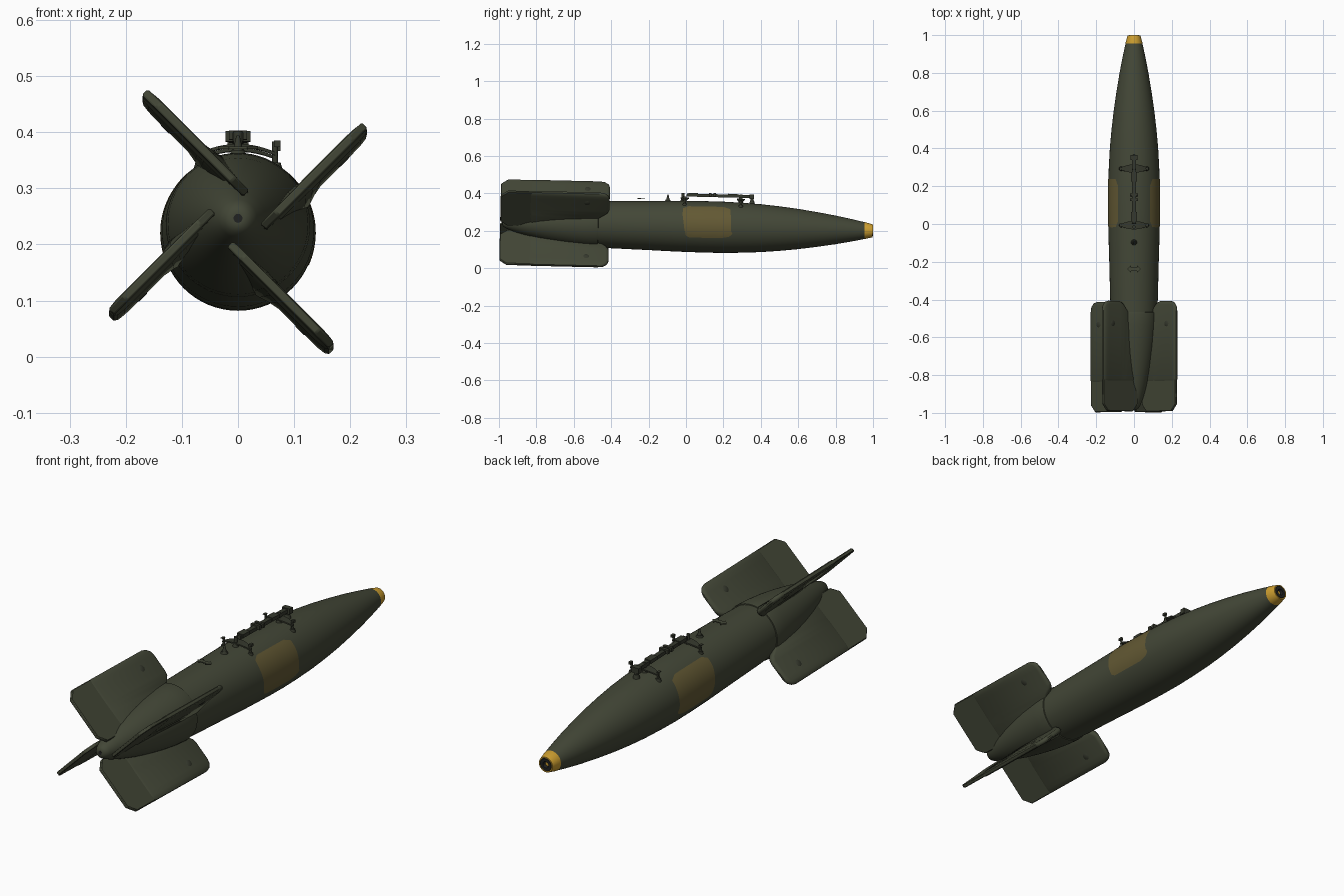
import bpy, bmesh, math
from mathutils import Vector

if "Cube" in bpy.data.objects:
    bpy.data.objects.remove(bpy.data.objects["Cube"])

AXIS_Z, TILT = 0.2235, -0.0235      # the body axis dips slightly toward the nose


def material(name, rgb):
    m = bpy.data.materials.new(name)
    m.diffuse_color = (*rgb, 1)
    m.use_nodes = True
    m.node_tree.nodes["Principled BSDF"].inputs["Base Color"].default_value = m.diffuse_color
    return m


GREEN = material("olive_green", (0.056, 0.063, 0.038))
DARK = material("dark_green", (0.036, 0.040, 0.026))
BLACK = material("dark_grey", (0.015, 0.016, 0.015))
YELLOW = material("yellow", (0.62, 0.35, 0.03))
TAN = material("tan_patch", (0.125, 0.100, 0.034))


def finish(name, bm, mat, angle=35, fix=True):
    if fix:
        bmesh.ops.recalc_face_normals(bm, faces=bm.faces)
    me = bpy.data.meshes.new(name)
    bm.to_mesh(me)
    bm.free()
    me.materials.append(mat)
    me.shade_smooth()
    me.set_sharp_from_angle(angle=math.radians(angle))
    ob = bpy.data.objects.new(name, me)
    bpy.context.collection.objects.link(ob)
    ob.location.z = AXIS_Z
    ob.rotation_euler.x = TILT
    return ob


def loft(bm, loops, caps=True):
    rows = [[bm.verts.new(p) for p in loop] for loop in loops]
    n = len(rows[0])
    for a, b in zip(rows, rows[1:]):
        for i in range(n):
            bm.faces.new((a[i], a[(i + 1) % n], b[(i + 1) % n], b[i]))
    if caps:
        bm.faces.new(rows[0])
        bm.faces.new(rows[-1])


def lathe(name, profile, mat, seg=64, angle=35):
    bm = bmesh.new()
    turn = [2 * math.pi * i / seg for i in range(seg)]
    loft(bm, [[(r * math.cos(t), y, r * math.sin(t)) for t in turn] for y, r in profile])
    return finish(name, bm, mat, angle)


def interp(table, x, col=1):
    for a, b in zip(table, table[1:]):
        if a[0] <= x <= b[0]:
            return a[col] + (b[col] - a[col]) * (x - a[0]) / (b[0] - a[0])
    return table[-1][col]


def box(bm, x, y, z):
    loft(bm, [[(x[0], yy, z[0]), (x[1], yy, z[0]), (x[1], yy, z[1]), (x[0], yy, z[1])] for yy in y])


def post(bm, x, y, z0, z1, r0, r1=None, seg=14):
    r1 = r0 if r1 is None else r1
    turn = [2 * math.pi * i / seg for i in range(seg)]
    loft(bm, [[(x + r * math.cos(t), y + r * math.sin(t), z) for t in turn]
              for z, r in ((z0, r0), (z1, r1))])


# Main body, nose ring and plug
BODY = [(-0.49, 0.122), (-0.4, 0.126), (-0.2, 0.131), (-0.05, 0.1355), (0.1, 0.1375),
        (0.2, 0.137), (0.3, 0.1335), (0.4, 0.128), (0.5, 0.119), (0.6, 0.1075),
        (0.7, 0.093), (0.8, 0.0765), (0.88, 0.061), (0.957, 0.0445)]
lathe("body", BODY, GREEN)
lathe("nose_ring", [(0.95, 0.0445), (0.957, 0.0452), (0.999, 0.034), (0.999, 0.029), (0.985, 0.029)], YELLOW)
lathe("nose_plug", [(0.96, 0.029), (0.998, 0.029), (1.0, 0.027), (1.0, 0.014), (0.985, 0.012)], BLACK, 32)

# Tail cone with a small hole at its end
lathe("tail_cone", [(-0.468, 0.12), (-0.47, 0.127), (-0.48, 0.1285), (-0.54, 0.125), (-0.62, 0.116),
                    (-0.7, 0.103), (-0.78, 0.087), (-0.86, 0.067), (-0.92, 0.049), (-0.96, 0.034),
                    (-0.975, 0.025), (-0.982, 0.014), (-0.982, 0.008)], GREEN)
lathe("tail_hole", [(-0.97, 0.008), (-0.983, 0.008)], BLACK, 16)

# Fins: root fairing and panel, thin rear flap, and rivet, set off-centre like a pinwheel
OFFSET = 0.042
# distance out, half thickness in front, half thickness behind, front y
PANEL = [(0.03, 0.022, 0.010, -0.50), (0.10, 0.026, 0.011, -0.472), (0.118, 0.022, 0.011, -0.445),
         (0.135, 0.016, 0.012, -0.420), (0.155, 0.012, 0.012, -0.411), (0.235, 0.012, 0.012, -0.411),
         (0.256, 0.0115, 0.0115, -0.417), (0.270, 0.010, 0.010, -0.433), (0.277, 0.006, 0.006, -0.455)]
FLAP = [(0.02, -0.76), (0.274, -0.76), (0.277, -0.80), (0.277, -0.955), (0.243, -0.994),
        (0.055, -0.994), (0.022, -0.955)]
for k, side in enumerate(("upper_right", "upper_left", "lower_left", "lower_right")):
    phi = math.radians(45 + 90 * k)
    u = Vector((math.cos(phi), 0, math.sin(phi)))
    n = Vector((math.sin(phi), 0, -math.cos(phi)))

    def at(a, y, h):
        return u * a + n * (OFFSET + h) + Vector((0, y, 0))

    bm = bmesh.new()
    loops = []
    for a, hf, hr, yf in PANEL:
        half = [(yf, 0.3 * hf), (yf - 0.005, 0.75 * hf), (yf - 0.016, hf), (-0.823, hr), (-0.836, 0.5 * hr)]
        loops.append([at(a, y, h) for y, h in half] + [at(a, y, -h) for y, h in reversed(half)])
    loft(bm, loops)
    finish("fin_panel_" + side, bm, GREEN, 40)

    bm = bmesh.new()
    loft(bm, [[at(a, y, h) for a, y in FLAP] for h in (-0.0075, 0.0075)])
    ob = finish("fin_flap_" + side, bm, GREEN)
    bev = ob.modifiers.new("edge", 'BEVEL')
    bev.width, bev.segments = 0.003, 1

    bm = bmesh.new()
    turn = [2 * math.pi * i / 20 for i in range(20)]
    loft(bm, [[at(0.212 + r * math.cos(t), -0.53 + r * math.sin(t), h) for t in turn]
              for h, r in ((-0.0145, 0.010), (-0.012, 0.015), (0.012, 0.015), (0.0145, 0.010))])
    finish("fin_rivet_" + side, bm, DARK)

# Irregular tan patches on both flanks: angle, rear y, front y
PATCH = [(-25, 0.02, 0.19), (-21, 0.0, 0.235), (-14, -0.003, 0.25), (-8, -0.008, 0.24),
         (28, -0.02, 0.238), (45, -0.018, 0.235), (52, 0.01, 0.2)]
for s, side in ((1, "right"), (-1, "left")):
    bm = bmesh.new()
    rows = []
    for i in range(23):
        ang = -25 + 77 * i / 22
        y0, y1 = interp(PATCH, ang), interp(PATCH, ang, 2)
        row = []
        for j in range(13):
            y = y0 + (y1 - y0) * j / 12
            r = interp(BODY, y) + 0.0012
            t = math.radians(ang)
            row.append(bm.verts.new((s * r * math.cos(t), y, r * math.sin(t))))
        rows.append(row)
    for a, b in zip(rows, rows[1:]):
        for j in range(12):
            f = (a[j], a[j + 1], b[j + 1], b[j])
            bm.faces.new(f if s > 0 else f[::-1])
    finish("side_patch_" + side, bm, TAN, fix=False)

# Top rail with its stand-offs and clamps
bm = bmesh.new()
box(bm, (-0.010, 0.010), (0.0, 0.355), (0.160, 0.176))
box(bm, (-0.016, 0.016), (0.01, 0.06), (0.164, 0.180))
box(bm, (-0.016, 0.016), (0.22, 0.27), (0.164, 0.180))
box(bm, (-0.019, 0.019), (0.335, 0.36), (0.155, 0.180))
for y in (0.125, 0.15):
    box(bm, (-0.022, 0.022), (y - 0.007, y + 0.007), (0.163, 0.182))
finish("top_rail", bm, DARK)
bm = bmesh.new()
for y in (-0.02, 0.29, 0.35):
    post(bm, 0, y, 0.12, 0.178, 0.008)
    post(bm, 0, y, 0.130, 0.148, 0.015, 0.010)
finish("rail_posts", bm, DARK)

# Curved cross braces with feet and upright prongs
for y, name in ((-0.01, "rear"), (0.29, "front")):
    bm = bmesh.new()
    loops = []
    for i in range(13):
        x = -0.07 + 0.14 * i / 12
        z, w = 0.149 - 3.2 * x * x, 0.006 + 0.016 * (1 - (x / 0.07) ** 2)
        loops.append([(x, y - w, z), (x, y + w, z), (x, y + w, z + 0.006), (x, y - w, z + 0.006)])
    loft(bm, loops)
    for s in (-1, 1):
        post(bm, s * 0.066, y, 0.105, 0.155 + 0.005 * s, 0.005)
        post(bm, s * 0.066, y, 0.108, 0.122, 0.014, 0.010)
        box(bm, (s * 0.07 - 0.006, s * 0.07 + 0.006), (y - 0.009, y + 0.009), (0.150, 0.157 + 0.004 * s))
    finish("cross_brace_" + name, bm, DARK)

# Small pin and double-ended pointer plate behind the rail
bm = bmesh.new()
post(bm, 0, -0.1, 0.130, 0.142, 0.017, 0.012)
post(bm, 0, -0.1, 0.142, 0.168, 0.009, 0.003)
finish("top_pin", bm, DARK)
bm = bmesh.new()
SHAPE = [(-0.036, 0), (-0.016, -0.02), (-0.016, -0.009), (0.016, -0.009), (0.016, -0.02),
         (0.036, 0), (0.016, 0.02), (0.016, 0.009), (-0.016, 0.009), (-0.016, 0.02)]
loft(bm, [[(x, y - 0.242, z) for x, y in SHAPE] for z in (0.141, 0.145)])
finish("pointer_plate", bm, GREEN)
